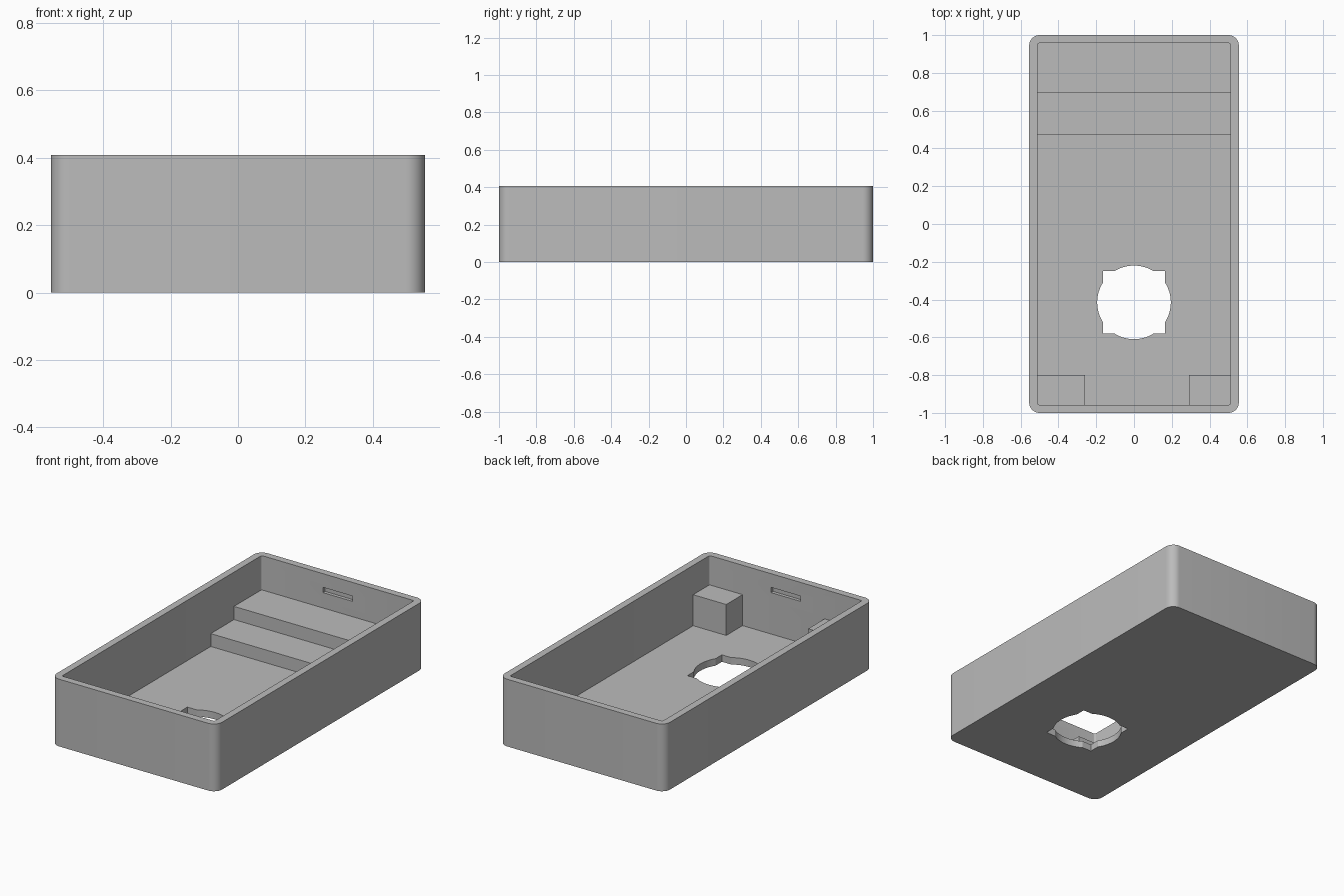
import bpy, math
import bmesh
from math import cos, sin, pi, radians

cube = bpy.data.objects.get("Cube")
if cube:
    bpy.data.objects.remove(cube, do_unlink=True)

grey = bpy.data.materials.new("plain_grey")
grey.use_nodes = True
colour = (0.5, 0.5, 0.5, 1)
grey.diffuse_color = colour
grey.node_tree.nodes["Principled BSDF"].inputs["Base Color"].default_value = colour

W, L, H = 0.555, 1.0, 0.408       # outer half width, half length, height
IW, IL = 0.512, 0.957             # cavity half width, half length
FLOOR = 0.042


def prism(name, outline, offset):
    """Extrude a closed 3D outline along an offset vector."""
    bm = bmesh.new()
    base = bm.faces.new([bm.verts.new(p) for p in outline])
    top = bmesh.ops.extrude_face_region(bm, geom=[base])["geom"]
    bmesh.ops.translate(bm, vec=offset,
                        verts=[v for v in top if isinstance(v, bmesh.types.BMVert)])
    bmesh.ops.recalc_face_normals(bm, faces=bm.faces)
    mesh = bpy.data.meshes.new(name)
    bm.to_mesh(mesh)
    bm.free()
    mesh.materials.append(grey)
    obj = bpy.data.objects.new(name, mesh)
    bpy.context.collection.objects.link(obj)
    return obj


def box(name, x0, x1, y0, y1, z0, z1):
    return prism(name, [(x0, y0, z0), (x1, y0, z0), (x1, y1, z0), (x0, y1, z0)],
                 (0, 0, z1 - z0))


def rounded_box(name, hw, hl, r, z0, z1, steps):
    points = []
    for i, (sx, sy) in enumerate([(1, 1), (-1, 1), (-1, -1), (1, -1)]):
        for k in range(steps + 1):
            a = (i + k / steps) * pi / 2
            points.append((sx * (hw - r) + r * cos(a), sy * (hl - r) + r * sin(a), z0))
    return prism(name, points, (0, 0, z1 - z0))


def cut(target, cutter):
    bpy.context.view_layer.objects.active = target
    mod = target.modifiers.new("cut", 'BOOLEAN')
    mod.operation, mod.solver, mod.object = 'DIFFERENCE', 'EXACT', cutter
    bpy.ops.object.modifier_apply(modifier=mod.name)
    bpy.data.objects.remove(cutter, do_unlink=True)


# Open tray with rounded corners
tray = rounded_box("tray", W, L, 0.055, 0, H, 10)
cut(tray, rounded_box("cavity_cutter", IW, IL, 0.01, FLOOR, H + 0.1, 4))

# Floor opening: a circle with four square corners poking out
CY, R, S = -0.415, 0.195, 0.165
circle = [(R * cos(2 * pi * k / 64), CY + R * sin(2 * pi * k / 64), -0.1) for k in range(64)]
cut(tray, prism("round_cutter", circle, (0, 0, 0.2)))
cut(tray, box("square_cutter", -S, S, CY - S, CY + S, -0.1, 0.2))

# Shallow latch slots inside both end walls
for side in (-1, 1):
    ya, yb = sorted((side * (IL - 0.05), side * (IL + 0.02)))
    cut(tray, box("slot_cutter", -0.1, 0.1, ya, yb, 0.293, 0.325))

# Two-level step across the back, sunk slightly into the walls
step = [(0.47, 0.02), (0.47, 0.12), (0.693, 0.12), (0.693, 0.2), (0.97, 0.2), (0.97, 0.02)]
prism("back_steps", [(-IW - 0.01, y, z) for y, z in step], (2 * IW + 0.02, 0, 0))

# Support blocks in the front corners
for name, x0, x1 in (("right_block", -IW - 0.01, -0.26), ("left_block", 0.29, IW + 0.01)):
    box(name, x0, x1, -IL - 0.01, -0.8, 0.02, 0.23)

# Smooth the rounded walls, keep edges sharp
bpy.ops.object.select_all(action='DESELECT')
tray.select_set(True)
bpy.context.view_layer.objects.active = tray
bpy.ops.object.shade_smooth_by_angle(angle=radians(30))
